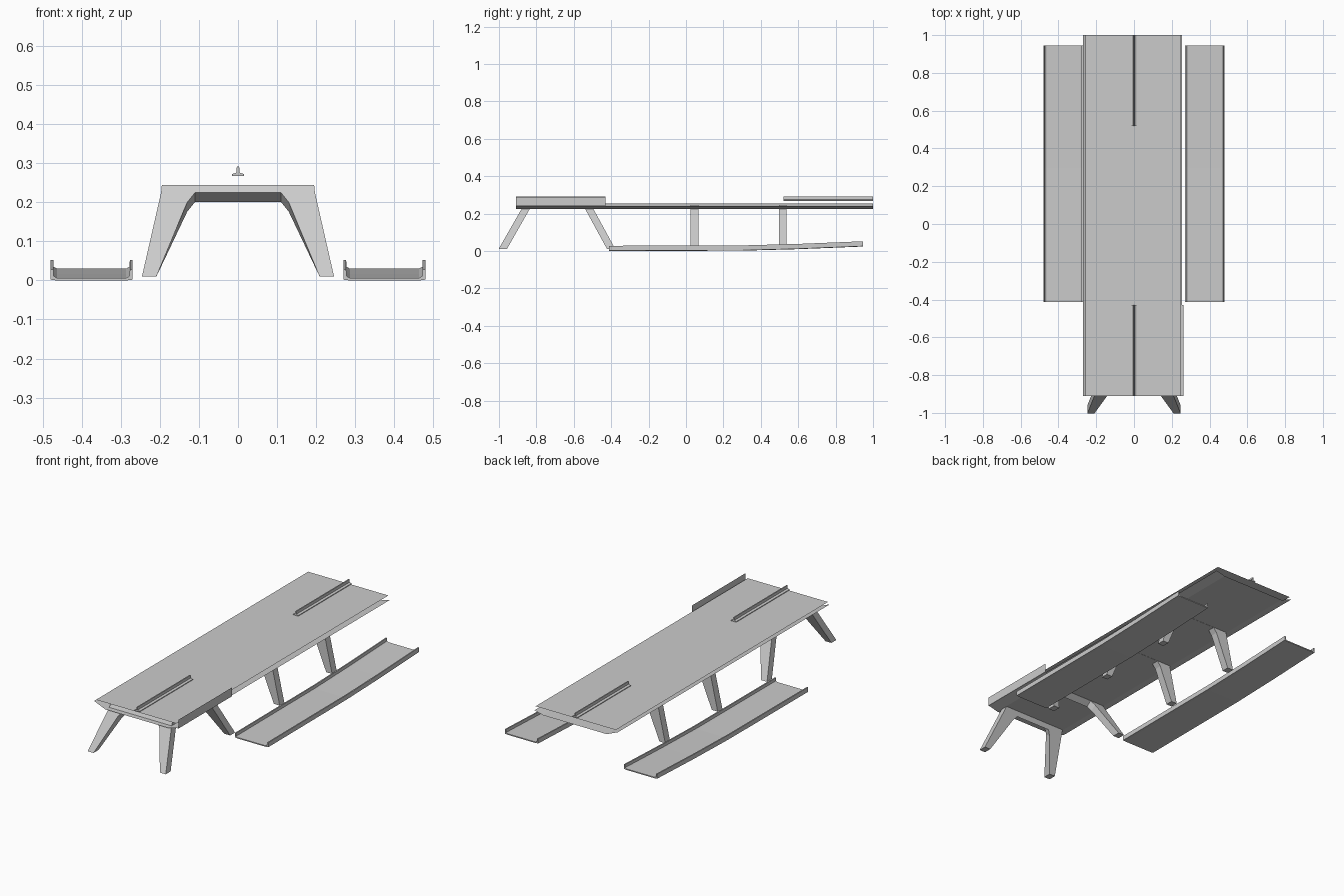
import bpy, bmesh

if "Cube" in bpy.data.objects:
    bpy.data.objects.remove(bpy.data.objects["Cube"])

GREY = (0.6, 0.6, 0.6, 1)
metal = bpy.data.materials.new("light grey metal")
metal.use_nodes = True
metal.diffuse_color = GREY
metal.node_tree.nodes["Principled BSDF"].inputs["Base Color"].default_value = GREY


def loft(name, rings, closed=True):
    """Join matching rings of points; closed rings get end caps."""
    bm = bmesh.new()
    loops = [[bm.verts.new(p) for p in ring] for ring in rings]
    n = len(rings[0])
    for a, b in zip(loops, loops[1:]):
        for i in range(n if closed else n - 1):
            j = (i + 1) % n
            bm.faces.new((a[i], a[j], b[j], b[i]))
    if closed:
        bm.faces.new(loops[0][::-1])
        bm.faces.new(loops[-1])
        bmesh.ops.recalc_face_normals(bm, faces=bm.faces)
    mesh = bpy.data.meshes.new(name)
    bm.to_mesh(mesh)
    bm.free()
    mesh.materials.append(metal)
    obj = bpy.data.objects.new(name, mesh)
    bpy.context.collection.objects.link(obj)
    return obj


def extrude(name, profile, y0, y1, closed=True):
    return loft(name, [[(x, y, z) for x, z in profile] for y in (y0, y1)], closed)


def mirrored(half):
    return half + [(-x, z) for x, z in reversed(half)]


# Deck: a flat sheet over a shallow folded sheet, both open at the ends
FRONT, REAR = -0.91, 1.0
extrude("deck_top", [(0.248, 0.265), (-0.258, 0.265)], FRONT, REAR, False)
extrude("deck_underside",
        [(-0.27, 0.255), (-0.2, 0.226), (0.2, 0.226), (0.255, 0.24)],
        FRONT, REAR, False)

# Centre fins and the short side rail
fin = mirrored([(0.016, 0.268), (0.016, 0.272), (0.004, 0.276), (0.003, 0.292)])
extrude("front_fin", fin, FRONT, -0.43)
extrude("rear_fin", fin, 0.52, REAR)
extrude("side_rail", [(0.248, 0.24), (0.262, 0.24), (0.262, 0.29)],
        FRONT, -0.43, False)


# Arched leg frames, some leaning along the length
def leg_frame(name, y_foot, lean, depth):
    def ring(side):
        drop = 0.024 if side * lean > 0 else 0
        half = [(0.195, 0.245), (0.197, 0.225), (0.246, 0.01), (0.209, 0.01),
                (0.13, 0.2 - drop), (0.11, 0.225 - drop)]
        return [(x, y_foot + lean * (z - 0.01) + side * depth / 2, z)
                for x, z in mirrored(half)]
    loft(name, [ring(-1), ring(1)])


leg_frame("front_leg_frame", -0.98, 0.57, 0.044)
leg_frame("second_leg_frame", -0.4, -0.545, 0.044)
leg_frame("third_leg_frame", 0.045, 0, 0.042)
leg_frame("rear_leg_frame", 0.517, 0, 0.042)

# Runners: thin trays with raised lips, curving up at the rear
tray = mirrored([(0.105, 0.002), (0.105, 0.028), (0.098, 0.028),
                 (0.097, 0.011), (0.088, 0.006)])
tray = [(0.09, 0)] + tray + [(-0.09, 0)]
stations = [(-0.413, 0), (0.3, 0.002), (0.6, 0.01), (0.945, 0.024)]
for side, label in ((1, "left"), (-1, "right")):
    loft(label + "_runner",
         [[(side * 0.375 + x, y, z + rise) for x, z in tray]
          for y, rise in stations])
